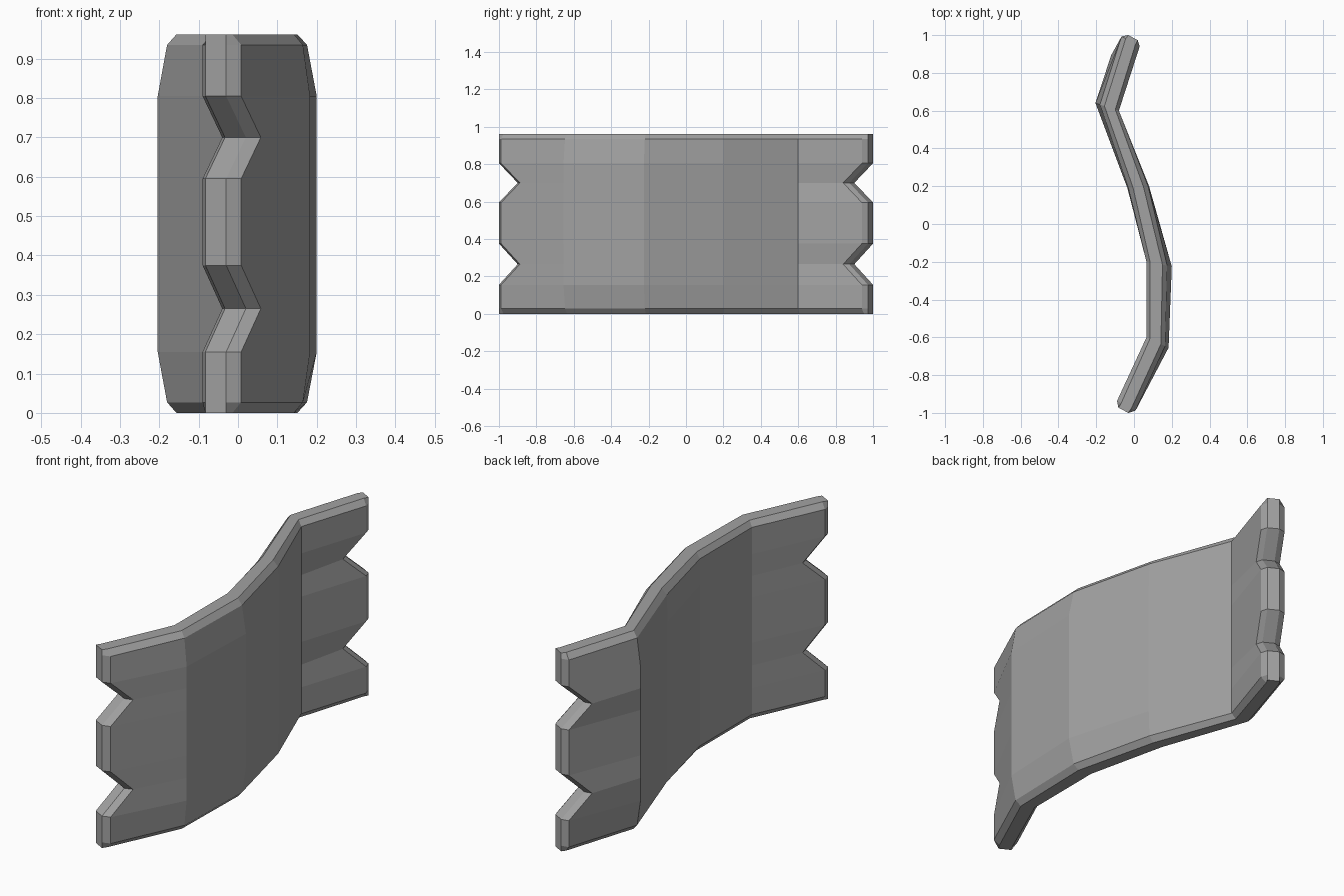
import bpy, bmesh
from mathutils import Vector

cube = bpy.data.objects.get("Cube")
if cube:
    bpy.data.objects.remove(cube)

# Single grey material
mat = bpy.data.materials.new("plain_grey")
mat.use_nodes = True
grey = (0.36, 0.36, 0.36, 1)
mat.diffuse_color = grey
mat.node_tree.nodes["Principled BSDF"].inputs["Base Color"].default_value = grey

# Stations along the curve: left point, right point, rim inset left and right
stations = [
    ((-.083, -.972), (-.03, -1), 0, 0),
    ((-.09, -.937), (.008, -.988), .025, .025),
    ((.066, -.6), (.183, -.655), .02, .045),
    ((.066, -.2), (.2, -.225), .02, .05),
    ((-.035, .19), (.08, .2), .03, .03),
    ((-.204, .64), (-.08, .6), .05, .02),
    ((-.066, .993), (.03, .94), .025, .025),
    ((-.03, 1), (.02, .973), 0, 0),
]
heights = [0, .027, .155, .265, .375, .595, .7, .805, .935, .962]
notch_rows = (3, 6)
notch = {0: (.05, .1), 1: (.05, .1), 6: (-.055, -.1), 7: (-.055, -.1)}
last_row, last_col = len(heights) - 1, len(stations) - 1


def section_point(col, row, side):
    """Point on one skin, pulled in toward the middle near the top and bottom."""
    left, right, *insets = stations[col]
    here, other = (Vector(left), Vector(right))[::1 if side == 0 else -1]
    inset = insets[side]
    if row in (1, last_row - 1):
        inset = max(0, inset - .025)
    elif row not in (0, last_row):
        inset = 0
    p = here + (other - here).normalized() * inset
    if row in notch_rows and col in notch:
        p += Vector(notch[col])
    return (p.x, p.y, heights[row])


bm = bmesh.new()
skins = [[[bm.verts.new(section_point(c, r, s)) for r in range(last_row + 1)]
          for c in range(last_col + 1)] for s in (0, 1)]

# Two broad skins, including their bevelled borders
for g in skins:
    for c in range(last_col):
        for r in range(last_row):
            bm.faces.new((g[c][r], g[c + 1][r], g[c + 1][r + 1], g[c][r + 1]))

# Flat rim joining the skins
a, b = skins
for r in (0, last_row):
    for c in range(last_col):
        bm.faces.new((a[c][r], a[c + 1][r], b[c + 1][r], b[c][r]))
for c in (0, last_col):
    for r in range(last_row):
        bm.faces.new((a[c][r], a[c][r + 1], b[c][r + 1], b[c][r]))

bmesh.ops.recalc_face_normals(bm, faces=bm.faces)
mesh = bpy.data.meshes.new("curved_notched_panel")
bm.to_mesh(mesh)
bm.free()
mesh.materials.append(mat)
panel = bpy.data.objects.new("curved_notched_panel", mesh)
bpy.context.collection.objects.link(panel)
